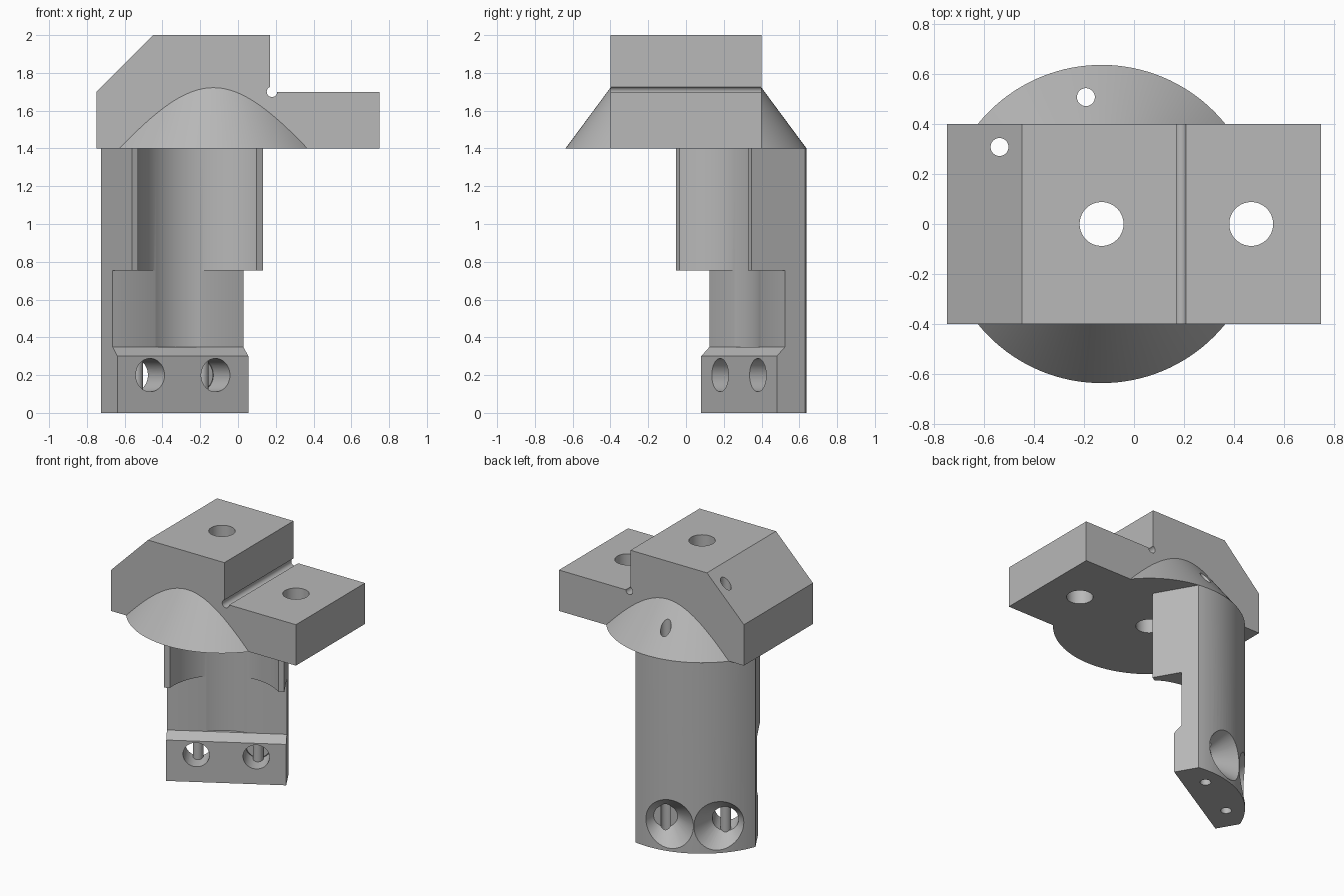
import bpy, bmesh
from math import radians, pi
from mathutils import Matrix

if "Cube" in bpy.data.objects:
    bpy.data.objects.remove(bpy.data.objects["Cube"])

steel = bpy.data.materials.new("plain_grey")
steel.use_nodes = True
GREY = (0.48, 0.48, 0.48, 1)
steel.diffuse_color = GREY
steel.node_tree.nodes["Principled BSDF"].inputs["Base Color"].default_value = GREY

AXIS = -0.13                      # x of the round axis shared by head and leg
R = 0.638                         # outer radius
LEG = Matrix.Translation((AXIS, 0, 0)) @ Matrix.Rotation(radians(30), 4, 'Z')


def finish(name, bm, matrix):
    bmesh.ops.recalc_face_normals(bm, faces=bm.faces)
    bm.transform(matrix)
    mesh = bpy.data.meshes.new(name)
    bm.to_mesh(mesh)
    bm.free()
    mesh.materials.append(steel)
    ob = bpy.data.objects.new(name, mesh)
    bpy.context.collection.objects.link(ob)
    return ob


def prism(name, pts, half, along='Y', matrix=Matrix()):
    """Extrude a side profile symmetrically along X or Y."""
    bm = bmesh.new()
    put = (lambda a, z, s: (a, s, z)) if along == 'Y' else (lambda a, z, s: (s, a, z))
    face = bm.faces.new([bm.verts.new(put(a, z, -half)) for a, z in pts])
    geo = bmesh.ops.extrude_face_region(bm, geom=[face])["geom"]
    shift = (0, 2 * half, 0) if along == 'Y' else (2 * half, 0, 0)
    bmesh.ops.translate(bm, vec=shift, verts=[g for g in geo if isinstance(g, bmesh.types.BMVert)])
    return finish(name, bm, matrix)


def cone(name, r1, r2, lo, hi, matrix=Matrix(), seg=64):
    """Cylinder or cone on the local Z axis, from lo to hi."""
    bm = bmesh.new()
    bmesh.ops.create_cone(bm, cap_ends=True, segments=seg, radius1=r1, radius2=r2, depth=hi - lo)
    return finish(name, bm, matrix @ Matrix.Translation((0, 0, (lo + hi) / 2)))


def combine(ob, other, op, keep=False):
    mod = ob.modifiers.new(op, 'BOOLEAN')
    mod.operation, mod.object, mod.solver = op, other, 'EXACT'
    bpy.context.view_layer.objects.active = ob
    bpy.ops.object.modifier_apply(modifier=mod.name)
    if not keep:
        bpy.data.objects.remove(other)


# Head: bar and conical flange, trimmed to a stepped, chamfered outline
head = prism("head", [(-0.9, 1.3), (0.9, 1.3), (0.9, 2.1), (-0.9, 2.1)], 0.4)
flange = cone("flange", R + 0.74 * 0.15, R - 0.74 * 0.65, 1.25, 2.05,
              Matrix.Translation((AXIS, 0, 0)), 128)
combine(head, flange, 'UNION')
outline = prism("outline", [(-0.75, 1.4), (0.75, 1.4), (0.75, 1.7), (0.17, 1.7),
                            (0.17, 2), (-0.45, 2), (-0.75, 1.7)], 1)
combine(head, outline, 'INTERSECT')

# Relief groove in the step corner
groove = cone("groove", 0.028, 0.028, -1, 1,
              Matrix.Translation((0.18, 0, 1.7)) @ Matrix.Rotation(pi / 2, 4, 'X'), 32)
combine(head, groove, 'DIFFERENCE')

# Two mounting holes through the head
for x in (AXIS, 0.47):
    combine(head, cone("bore", 0.088, 0.088, 1, 2.5, Matrix.Translation((x, 0, 0))), 'DIFFERENCE')

# Leg: stepped side profile, rounded at the back, hollowed at the front
leg = prism("leg", [(0.324, 0), (0.324, 0.3), (0.375, 0.35), (0.375, 0.755), (0.17, 0.755),
                    (0.17, 1.4), (0.8, 1.4), (0.8, 0)], 0.4, 'X', LEG)
combine(leg, cone("round_back", R, R, -0.2, 1.6, LEG, 128), 'INTERSECT')
combine(leg, cone("channel", 0.4, 0.4, 0.35, 1.6, LEG, 128), 'DIFFERENCE')

for u in (-0.2, 0.2):
    # Countersunk cross hole near the foot
    cross = LEG @ Matrix.Translation((u, 0, 0.2)) @ Matrix.Rotation(-pi / 2, 4, 'X')
    combine(leg, cone("cross_hole", 0.088, 0.088, 0.1, 0.9, cross), 'DIFFERENCE')
    combine(leg, cone("countersink", 0.08, 0.24, 0.49, 0.69, cross), 'DIFFERENCE')
    # Narrow channel running up through leg and head
    duct = cone("duct", 0.036, 0.036, -0.2, 2.3, LEG @ Matrix.Translation((u, 0.472, 0)), 32)
    combine(leg, duct, 'DIFFERENCE', keep=True)
    combine(head, duct, 'DIFFERENCE')

# Smooth the round surfaces, keep machined edges sharp
bpy.ops.object.select_all(action='DESELECT')
for ob in (head, leg):
    ob.select_set(True)
bpy.context.view_layer.objects.active = head
bpy.ops.object.shade_smooth_by_angle(angle=radians(25))
